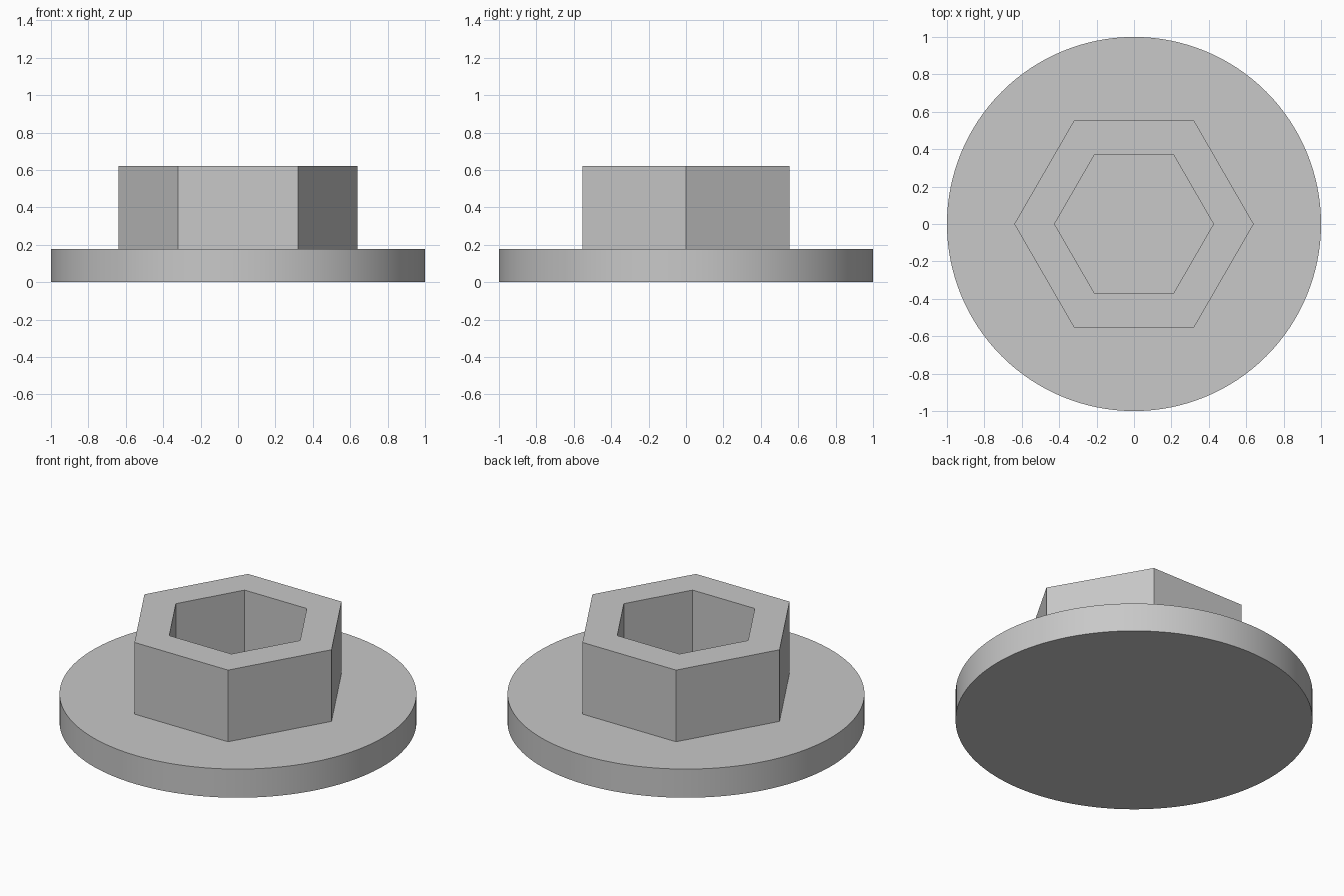
import bpy
import bmesh
import math

default_cube = bpy.data.objects.get("Cube")
if default_cube:
    bpy.data.objects.remove(default_cube, do_unlink=True)

FLANGE_TOP = 0.177
COLLAR_TOP = 0.62
COLLAR_RADIUS = 0.64
SOCKET_RADIUS = 0.425

steel = bpy.data.materials.new("grey steel")
steel.use_nodes = True
steel.diffuse_color = (0.58, 0.58, 0.58, 1)
steel.node_tree.nodes["Principled BSDF"].inputs["Base Color"].default_value = steel.diffuse_color

bm = bmesh.new()


def ring(radius, z, sides):
    """Closed loop of vertices and edges at height z."""
    verts = []
    for i in range(sides):
        a = math.tau * i / sides
        verts.append(bm.verts.new((radius * math.cos(a), radius * math.sin(a), z)))
    edges = [bm.edges.new((verts[i - 1], verts[i])) for i in range(sides)]
    return verts, edges


def wall(a, b):
    """Quads between two rings with equal side counts."""
    for i in range(len(a[0])):
        bm.faces.new((a[0][i - 1], a[0][i], b[0][i], b[0][i - 1]))


# Round flange
flange_bottom = ring(1, 0, 128)
flange_top = ring(1, FLANGE_TOP, 128)
bm.faces.new(flange_bottom[0])
wall(flange_bottom, flange_top)

# Hexagonal collar with a hexagonal socket
collar_foot = ring(COLLAR_RADIUS, FLANGE_TOP, 6)
collar_rim = ring(COLLAR_RADIUS, COLLAR_TOP, 6)
socket_rim = ring(SOCKET_RADIUS, COLLAR_TOP, 6)
socket_floor = ring(SOCKET_RADIUS, FLANGE_TOP, 6)
wall(collar_foot, collar_rim)
wall(collar_rim, socket_rim)
wall(socket_rim, socket_floor)
bm.faces.new(socket_floor[0])

# Flange top around the collar
bmesh.ops.triangle_fill(bm, edges=flange_top[1] + collar_foot[1],
                        use_beauty=True, normal=(0, 0, 1))
bmesh.ops.recalc_face_normals(bm, faces=bm.faces)

mesh = bpy.data.meshes.new("flanged_hex_socket")
bm.to_mesh(mesh)
bm.free()
mesh.materials.append(steel)
body = bpy.data.objects.new("flanged_hex_socket", mesh)
bpy.context.collection.objects.link(body)

# Smooth round side, sharp hexagon edges
bpy.ops.object.select_all(action="DESELECT")
body.select_set(True)
bpy.context.view_layer.objects.active = body
bpy.ops.object.shade_smooth_by_angle(angle=math.radians(30))
